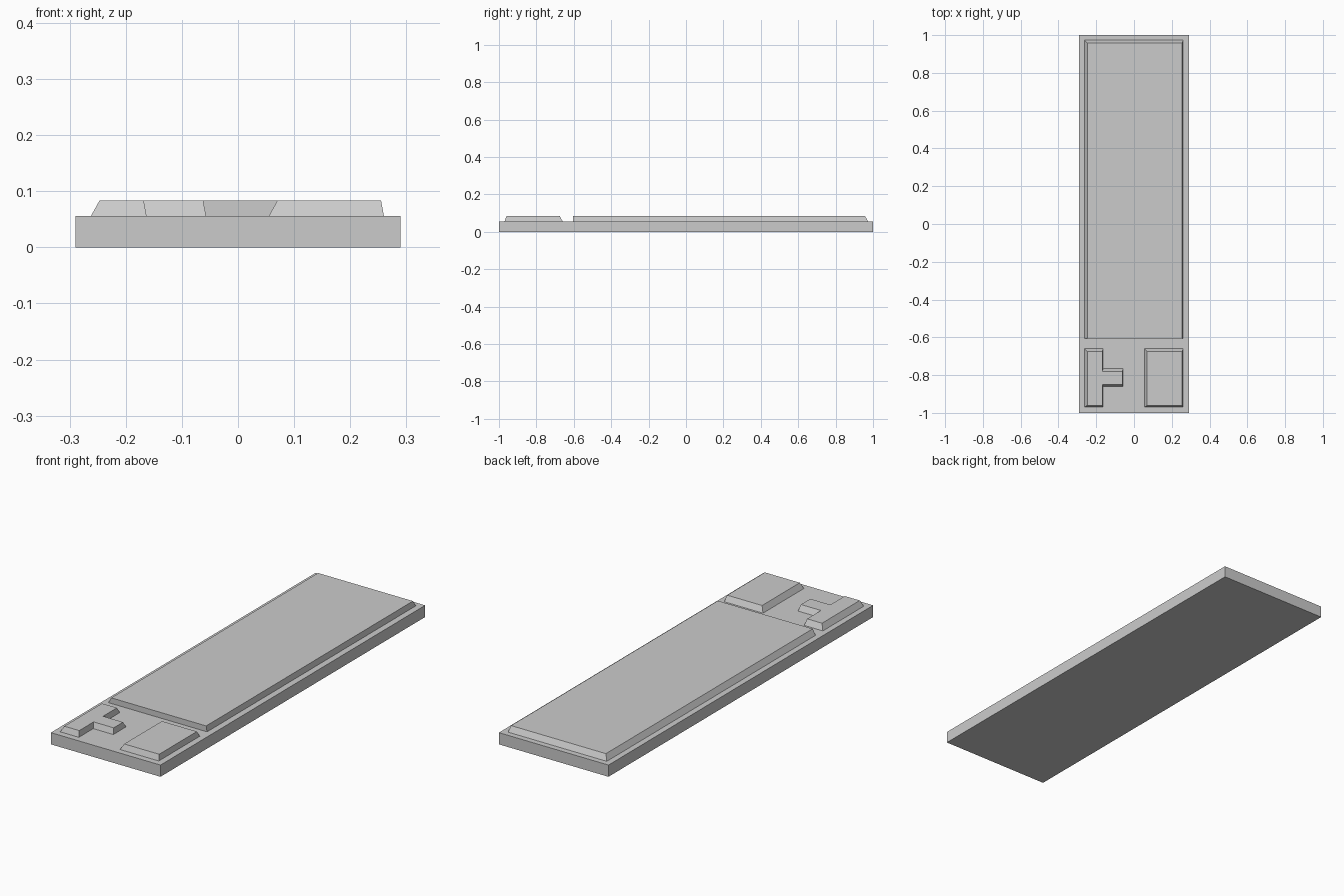
import bpy, bmesh

if "Cube" in bpy.data.objects:
    bpy.data.objects.remove(bpy.data.objects["Cube"])

BASE_TOP, PAD_TOP = 0.056, 0.083


def prism(name, bottom, top, z0, z1):
    """Solid between two matching counter-clockwise outlines."""
    bm = bmesh.new()
    lo = [bm.verts.new((x, y, z0)) for x, y in bottom]
    hi = [bm.verts.new((x, y, z1)) for x, y in top]
    bm.faces.new(lo[::-1])
    bm.faces.new(hi)
    n = len(lo)
    for i in range(n):
        j = (i + 1) % n
        bm.faces.new((lo[i], lo[j], hi[j], hi[i]))
    mesh = bpy.data.meshes.new(name)
    bm.to_mesh(mesh)
    bm.free()
    obj = bpy.data.objects.new(name, mesh)
    bpy.context.collection.objects.link(obj)
    return obj


def rect(x0, x1, y0, y1):
    return [(x0, y0), (x1, y0), (x1, y1), (x0, y1)]


def raised_pad(name, outline, left=0.015, right=0.005, front=0.010, back=0.015):
    """Right-angled outline whose sides slope inward by a set amount per direction."""
    top = []
    n = len(outline)
    for i, (x, y) in enumerate(outline):
        for a, b in ((outline[i - 1], (x, y)), ((x, y), outline[(i + 1) % n])):
            if abs(b[0] - a[0]) > abs(b[1] - a[1]):   # edge facing front or back
                ty = y + front if b[0] > a[0] else y - back
            else:                                     # edge facing left or right
                tx = x - right if b[1] > a[1] else x + left
        top.append((tx, ty))
    return prism(name, outline, top, BASE_TOP, PAD_TOP)


# Base slab
slab = rect(-0.29, 0.29, -1, 1)
prism("base_slab", slab, slab, 0, BASE_TOP)

# Long panel with an upright front edge
raised_pad("long_panel", rect(-0.262, 0.26, -0.605, 0.973), front=0)

# Small rectangular pad at the front right
raised_pad("small_pad", rect(0.055, 0.26, -0.97, -0.66))

# T-shaped pad at the front left
raised_pad("t_pad", [(-0.262, -0.97), (-0.163, -0.97), (-0.163, -0.861),
                     (-0.057, -0.861), (-0.057, -0.765), (-0.163, -0.765),
                     (-0.163, -0.66), (-0.262, -0.66)])
